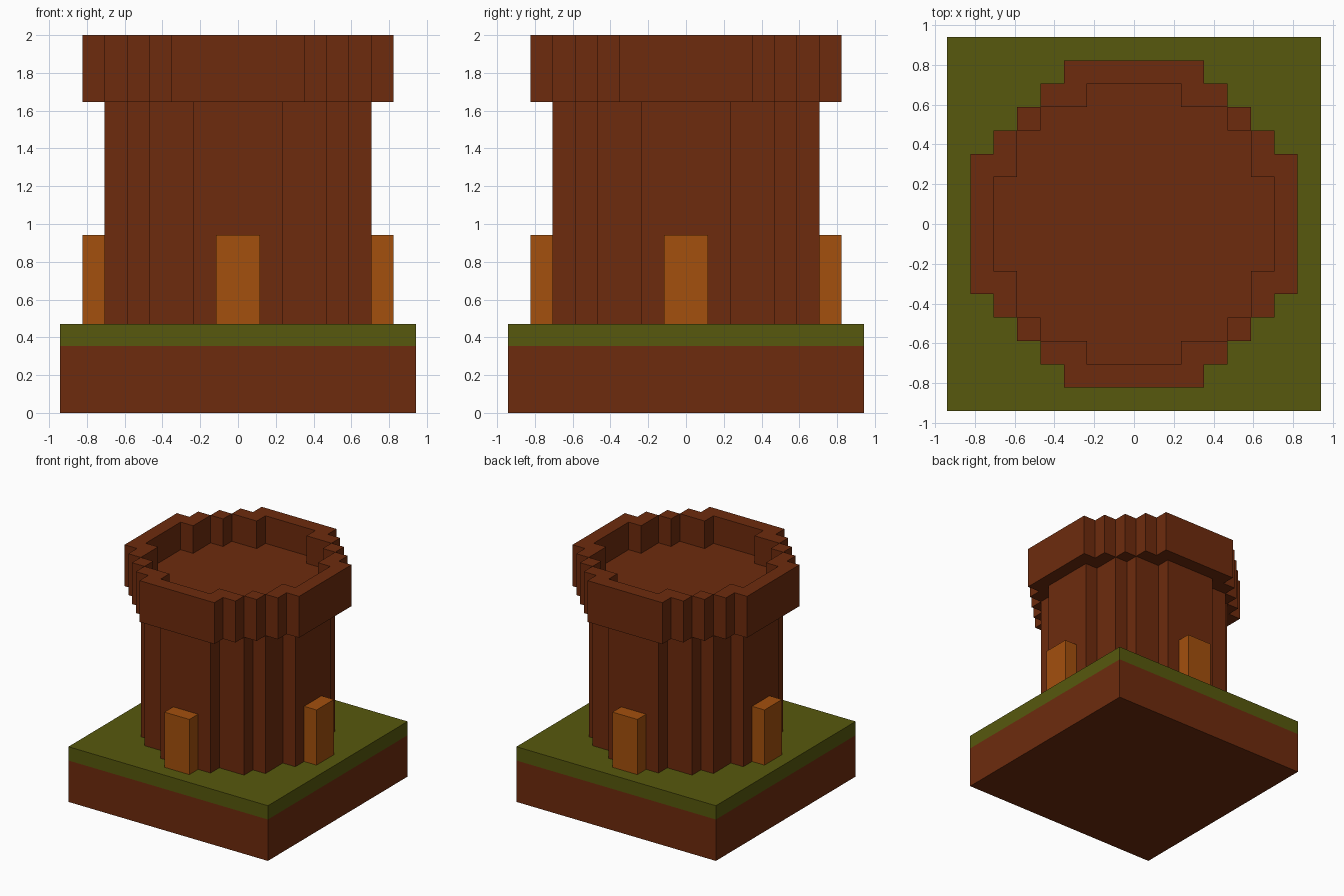
import bpy, bmesh

if "Cube" in bpy.data.objects:
    bpy.data.objects.remove(bpy.data.objects["Cube"])

U = 2 / 17  # block size; all measures below are in blocks


def material(name, rgb):
    m = bpy.data.materials.new(name)
    m.diffuse_color = (*rgb, 1)
    m.use_nodes = True
    m.node_tree.nodes["Principled BSDF"].inputs["Base Color"].default_value = m.diffuse_color
    return m


BRICK = material("reddish_brown", (0.155, 0.024, 0.004))
GRASS = material("olive_green", (0.095, 0.098, 0.004))
WOOD = material("orange_brown", (0.37, 0.08, 0.004))


def stepped_disc(steps):
    """Block cells of a stepped round: union of rectangles (half x, half y)."""
    return {(i, j) for i in range(-8, 8) for j in range(-8, 8)
            if any(abs(i + .5) < a and abs(j + .5) < b for a, b in steps)}


def prism(name, cells, z0, z1, mat, bottom=(), top=(), sunk=(), depth=0):
    """Extrude cells from z0 to z1; keep only the cap cells in bottom / top,
    and press the sunk cells of the top down by depth."""
    bm = bmesh.new()
    verts = {}

    def vert(x, y):
        if (x, y) not in verts:
            verts[x, y] = bm.verts.new((x, y, z0))
        return verts[x, y]

    def cell(f):
        c = f.calc_center_median()
        return (int(c.x // 1), int(c.y // 1))

    for x, y in sorted(cells):
        bm.faces.new([vert(x, y), vert(x + 1, y), vert(x + 1, y + 1), vert(x, y + 1)])
    base = bm.faces[:]
    out = bmesh.ops.extrude_face_region(bm, geom=base, use_keep_orig=True)["geom"]
    for v in out:
        if isinstance(v, bmesh.types.BMVert):
            v.co.z = z1
    upper = [f for f in out if isinstance(f, bmesh.types.BMFace)]
    if sunk:
        pit = [f for f in upper if cell(f) in sunk]
        out = bmesh.ops.extrude_face_region(bm, geom=pit)["geom"]
        for v in out:
            if isinstance(v, bmesh.types.BMVert):
                v.co.z = z1 - depth
        bmesh.ops.delete(bm, geom=[f for f in pit if f.is_valid], context='FACES')
    bmesh.ops.recalc_face_normals(bm, faces=bm.faces[:])
    # Remove caps hidden against neighbouring parts
    bm.normal_update()
    hidden = [f for f in bm.faces if
              (f.normal.z < -.5 and cell(f) not in bottom) or
              (f.normal.z > .5 and cell(f) not in top)]
    bmesh.ops.delete(bm, geom=hidden, context='FACES')
    bmesh.ops.scale(bm, vec=(U, U, U), verts=bm.verts[:])
    me = bpy.data.meshes.new(name)
    bm.to_mesh(me)
    bm.free()
    me.materials.append(mat)
    ob = bpy.data.objects.new(name, me)
    bpy.context.collection.objects.link(ob)
    return ob


plot = stepped_disc([(8, 8)])
shaft = stepped_disc([(6, 2), (5, 4), (4, 5), (2, 6)])
rim = stepped_disc([(7, 3), (6, 4), (5, 5), (4, 6), (3, 7)])

# Square plot: soil with a layer of grass
prism("soil", plot, 0, 3, BRICK, bottom=plot)
prism("grass", plot, 3, 4, GRASS, top=plot - shaft)

# Tower shaft and overhanging crown with a sunken floor
prism("tower_shaft", shaft, 4, 14, BRICK)
prism("tower_crown", rim, 14, 17, BRICK, bottom=rim - shaft, top=rim,
      sunk=shaft, depth=2)

# One door on each side
for name, spots in {
    "front_door": {(-1, -7), (0, -7)}, "back_door": {(-1, 6), (0, 6)},
    "left_door": {(-7, -1), (-7, 0)}, "right_door": {(6, -1), (6, 0)},
}.items():
    prism(name, spots, 4, 8, WOOD, top=spots)
